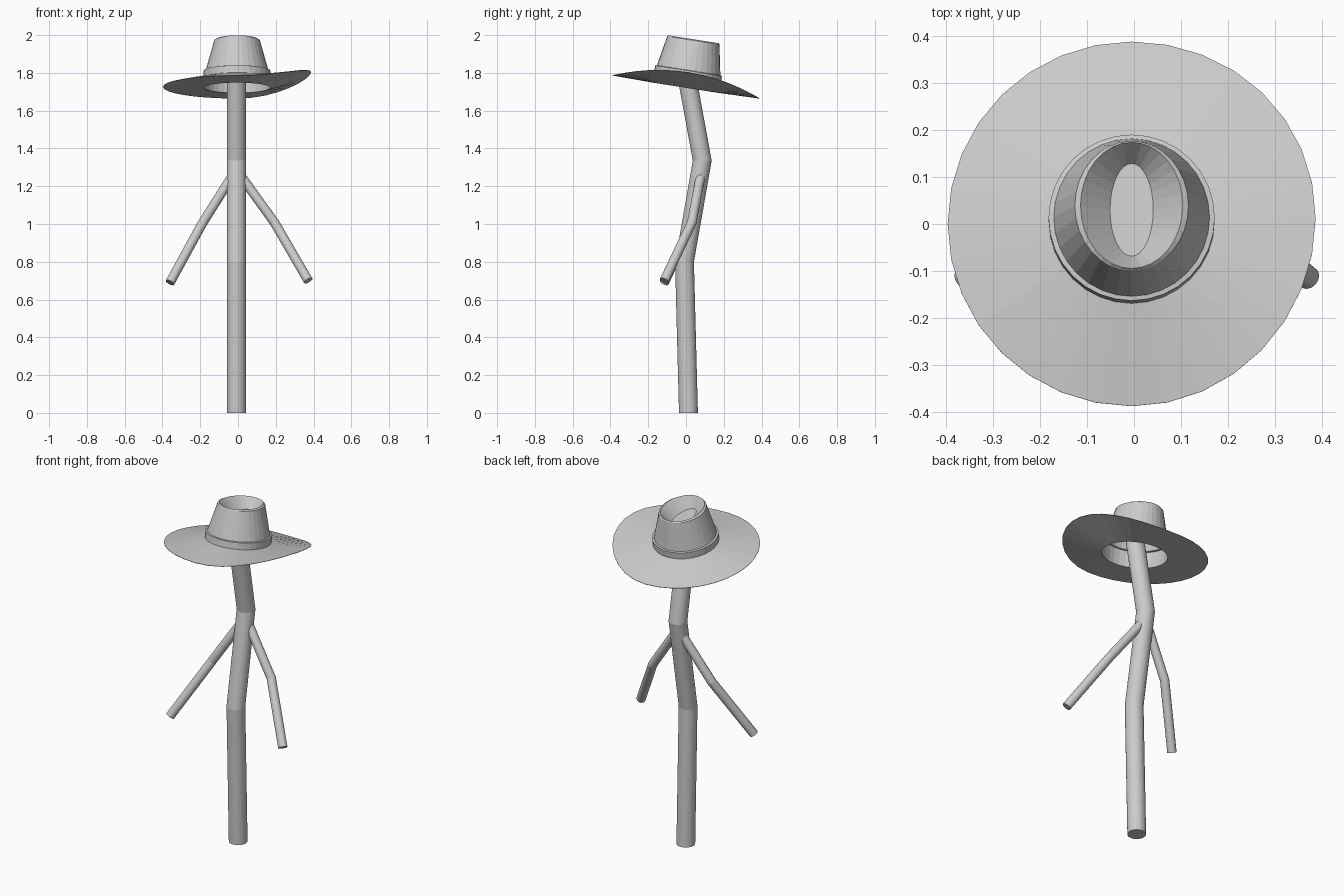
import bpy, bmesh, math
from mathutils import Vector, Matrix

if "Cube" in bpy.data.objects:
    bpy.data.objects.remove(bpy.data.objects["Cube"])

grey = bpy.data.materials.new("plain_grey")
grey.diffuse_color = (0.6, 0.6, 0.6, 1)
grey.use_nodes = True
grey.node_tree.nodes["Principled BSDF"].inputs["Base Color"].default_value = grey.diffuse_color


def finish(name, bm, matrix=None):
    if matrix:
        bm.transform(matrix)
    me = bpy.data.meshes.new(name)
    bm.to_mesh(me)
    bm.free()
    me.materials.append(grey)
    ob = bpy.data.objects.new(name, me)
    bpy.context.collection.objects.link(ob)
    return ob


def skin(bm, rings, cap_start=True, cap_end=True):
    """Join successive rings of points with quads."""
    loops = [[bm.verts.new(p) for p in ring] for ring in rings]
    n = len(loops[0])
    for a, b in zip(loops, loops[1:]):
        for i in range(n):
            j = (i + 1) % n
            bm.faces.new((a[i], a[j], b[j], b[i]))
    if cap_start:
        bm.faces.new(loops[0][::-1])
    if cap_end:
        bm.faces.new(loops[-1])


def tube(name, pts, r, sides, level=False):
    """Bent round pole through pts; level keeps every ring horizontal."""
    pts = [Vector(p) for p in pts]
    rings = []
    for k, p in enumerate(pts):
        t = Vector((0, 0, 0))
        if k > 0:
            t += (p - pts[k - 1]).normalized()
        if k < len(pts) - 1:
            t += (pts[k + 1] - p).normalized()
        t = Vector((0, 0, 1)) if level else t.normalized()
        v = t.cross(Vector((1, 0, 0))).normalized()
        u = v.cross(t)
        rings.append([p + r * (u * math.cos(a) + v * math.sin(a))
                      for a in (2 * math.pi * i / sides for i in range(sides))])
    bm = bmesh.new()
    skin(bm, rings)
    bmesh.ops.recalc_face_normals(bm, faces=bm.faces)
    return finish(name, bm)


def oval(rx, ry, z, lift=0.0, n=32):
    """Ring in the hat's own frame; lift curls up the right side."""
    return [(rx * math.cos(a), ry * math.sin(a), z + lift * max(0, math.cos(a)) ** 2)
            for a in (2 * math.pi * i / n for i in range(n))]


# bent trunk
tube("trunk", [(-0.008, 0.013, 0), (-0.008, -0.008, 0.8),
               (-0.008, 0.086, 1.335), (-0.008, -0.02, 1.915)], 0.05, 32, level=True)

# two arms, bent at the elbow
tube("right_arm", [(0.015, 0.078, 1.255), (0.195, 0.03, 1.005), (0.372, -0.115, 0.70)], 0.025, 32)
tube("left_arm", [(-0.03, 0.078, 1.255), (-0.188, 0.03, 1.005), (-0.36, -0.115, 0.69)], 0.025, 32)

# hat frame, tipped backwards
hat = Matrix.Translation((-0.005, 0, 1.725)) @ Matrix.Rotation(math.radians(-8.9), 4, 'X')

# wedge-shaped brim with an open middle
bm = bmesh.new()
skin(bm, [oval(.176, .178, .05), oval(.175, .177, -.004),
          oval(.392, .393, 0, .078), oval(.392, .393, .002, .078),
          oval(.177, .179, .05)], False, False)
finish("hat_brim", bm, hat)

# band, tapered crown and pinched dent in the top
bm = bmesh.new()
skin(bm, [oval(.177, .179, .05), oval(.177, .179, .088), oval(.166, .17, .09),
          oval(.121, .14, .250), oval(.109, .136, .256), oval(.046, .1, .195)], False, True)
finish("hat_crown", bm, hat)
